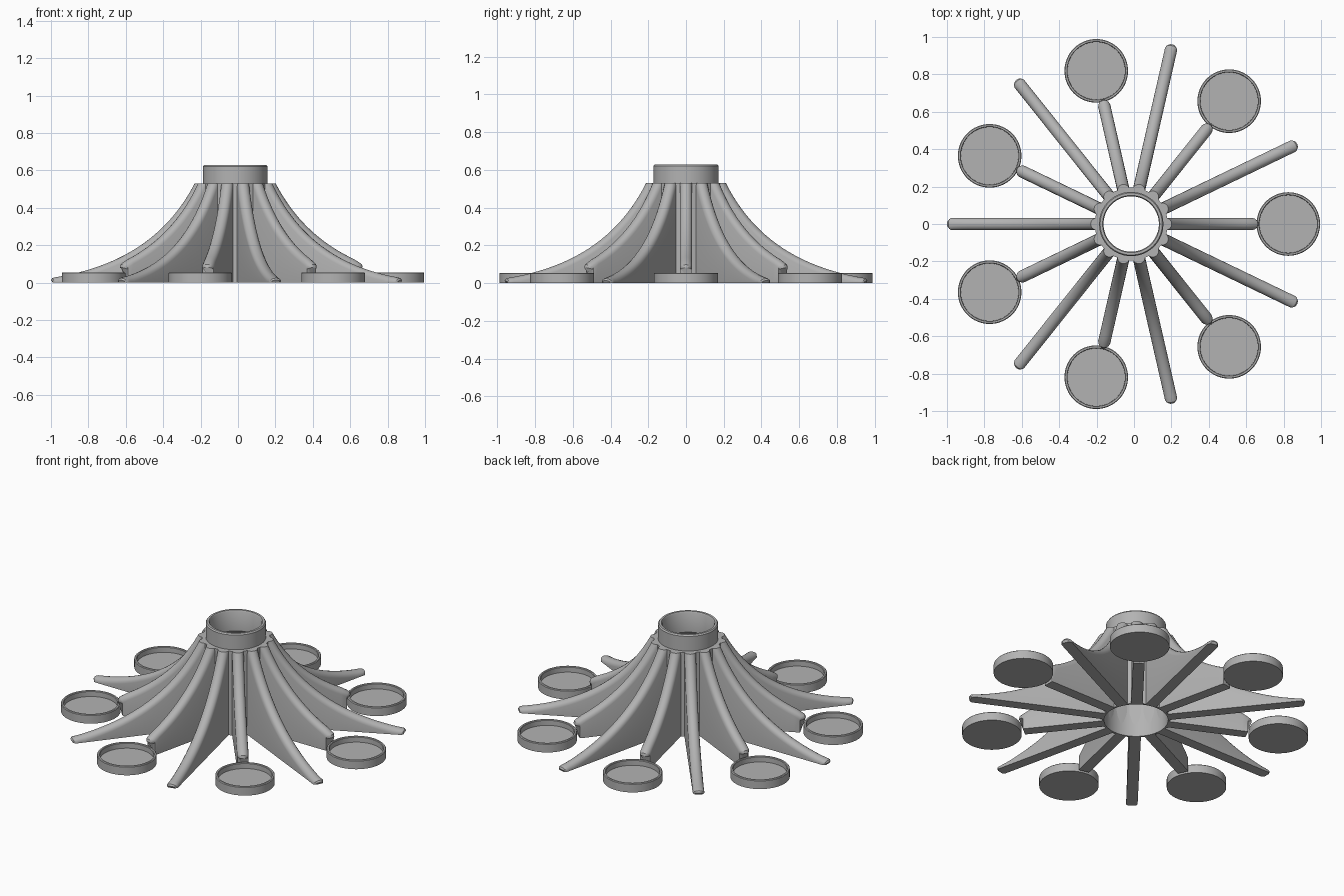
import bpy, bmesh
from math import pi, cos, sin, radians
from mathutils import Vector
from mathutils.geometry import interpolate_bezier

if "Cube" in bpy.data.objects:
    bpy.data.objects.remove(bpy.data.objects["Cube"], do_unlink=True)

COUNT = 7
HUB_X = -0.015
FIN_TOP = 0.53
HALF_WIDTH = 0.033
ROUNDING = 0.03

grey = bpy.data.materials.new("plain grey")
grey.use_nodes = True
COLOUR = (0.45, 0.45, 0.45, 1)
grey.diffuse_color = COLOUR
grey.node_tree.nodes["Principled BSDF"].inputs["Base Color"].default_value = COLOUR


def make_mesh(name, bm):
    bmesh.ops.recalc_face_normals(bm, faces=bm.faces)
    mesh = bpy.data.meshes.new(name)
    bm.to_mesh(mesh)
    bm.free()
    mesh.materials.append(grey)
    return mesh


def place(name, mesh, location=(HUB_X, 0, 0), angle=0):
    obj = bpy.data.objects.new(name, mesh)
    bpy.context.collection.objects.link(obj)
    obj.location = location
    obj.rotation_euler.z = angle
    bpy.ops.object.select_all(action="DESELECT")
    obj.select_set(True)
    bpy.context.view_layer.objects.active = obj
    bpy.ops.object.shade_smooth_by_angle(angle=radians(32))


def lathe(name, profile, closed=False, steps=64):
    """Spin an (r, z) profile around the z axis."""
    bm = bmesh.new()
    verts = [bm.verts.new((r, 0, z)) for r, z in profile]
    edges = [bm.edges.new(p) for p in zip(verts, verts[1:])]
    if closed:
        edges.append(bm.edges.new((verts[-1], verts[0])))
    bmesh.ops.spin(bm, geom=verts + edges, axis=(0, 0, 1), cent=(0, 0, 0),
                   angle=2 * pi, steps=steps, use_duplicate=False)
    bmesh.ops.remove_doubles(bm, verts=bm.verts, dist=0.0001)
    return make_mesh(name, bm)


def fin(name, path, end_widths):
    """Vertical web under a curved path, with a rounded crest."""
    bm = bmesh.new()
    rings = []
    widths = [1] * (len(path) - len(end_widths)) + end_widths
    for i, (p, w) in enumerate(zip(path, widths)):
        tangent = path[min(i + 1, len(path) - 1)] - path[max(i - 1, 0)]
        inward = Vector((tangent.y, -tangent.x)).normalized()
        depth = min(ROUNDING, p.y * 0.8)
        half = HALF_WIDTH * w
        ring = []
        for k in range(9):
            a = pi * k / 8
            q = p + inward * depth * (1 - sin(a))
            ring.append((q.x, -half * cos(a), max(q.y, 0.002)))
        base = max(0.186, ring[0][0])
        ring = [(base, -half, 0)] + ring + [(base, half, 0)]
        rings.append([bm.verts.new(v) for v in ring])
    n = len(rings[0])
    for a, b in zip(rings, rings[1:]):
        for k in range(n):
            j = (k + 1) % n
            bm.faces.new((a[k], a[j], b[j], b[k]))
    bm.faces.new(rings[0])
    bm.faces.new(rings[-1])
    # Flat top under the collar
    bmesh.ops.remove_doubles(bm, verts=bm.verts, dist=0.00005)
    bmesh.ops.bisect_plane(bm, geom=bm.verts[:] + bm.edges[:] + bm.faces[:],
                           plane_co=(0, 0, FIN_TOP), plane_no=(0, 0, 1), clear_outer=True)
    bmesh.ops.holes_fill(bm, edges=[e for e in bm.edges if e.is_boundary])
    return make_mesh(name, bm)


# Central hub: thin skirt with a narrower collar on top
hub_profile = [(0.195, 0), (0.195, FIN_TOP), (0.172, FIN_TOP), (0.172, 0.622),
               (0.166, 0.63), (0.153, 0.63), (0.148, 0.622), (0.148, 0.5),
               (0.183, 0.46), (0.183, 0)]
place("hub", lathe("hub", hub_profile, closed=True))

# Shared sweep of the fin crests
crest = [Vector((p.x, p.y)) for p in interpolate_bezier(
    Vector((0.19, 0.585)), Vector((0.32, 0.30)),
    Vector((0.55, 0.09)), Vector((0.985, 0.025)), 36)]
long_path = [p for p in crest if p.x < 0.96]
long_path += [Vector((0.965, 0.028)), Vector((0.978, 0.024)), Vector((0.985, 0.014))]
short_path = [p for p in crest if p.x < 0.655]
short_path += [Vector((0.665, 0.107)), Vector((0.677, 0.098)), Vector((0.682, 0.082))]
long_fin = fin("long_fin", long_path, [1, 0.9, 0.6])
short_fin = fin("short_fin", short_path, [1, 0.93, 0.8])

# Shallow round cup
cup = lathe("cup", [(0, 0), (0.17, 0), (0.17, 0.051), (0.166, 0.055),
                    (0.157, 0.055), (0.154, 0.051), (0.154, 0.02), (0, 0.02)])

# Alternate cup arms and long fins around the hub
for i in range(COUNT):
    angle = 2 * pi * i / COUNT
    place(f"short_fin_{i + 1}", short_fin, angle=angle)
    place(f"cup_{i + 1}", cup, (HUB_X + 0.84 * cos(angle), 0.84 * sin(angle), 0))
    place(f"long_fin_{i + 1}", long_fin, angle=angle + pi / COUNT)
